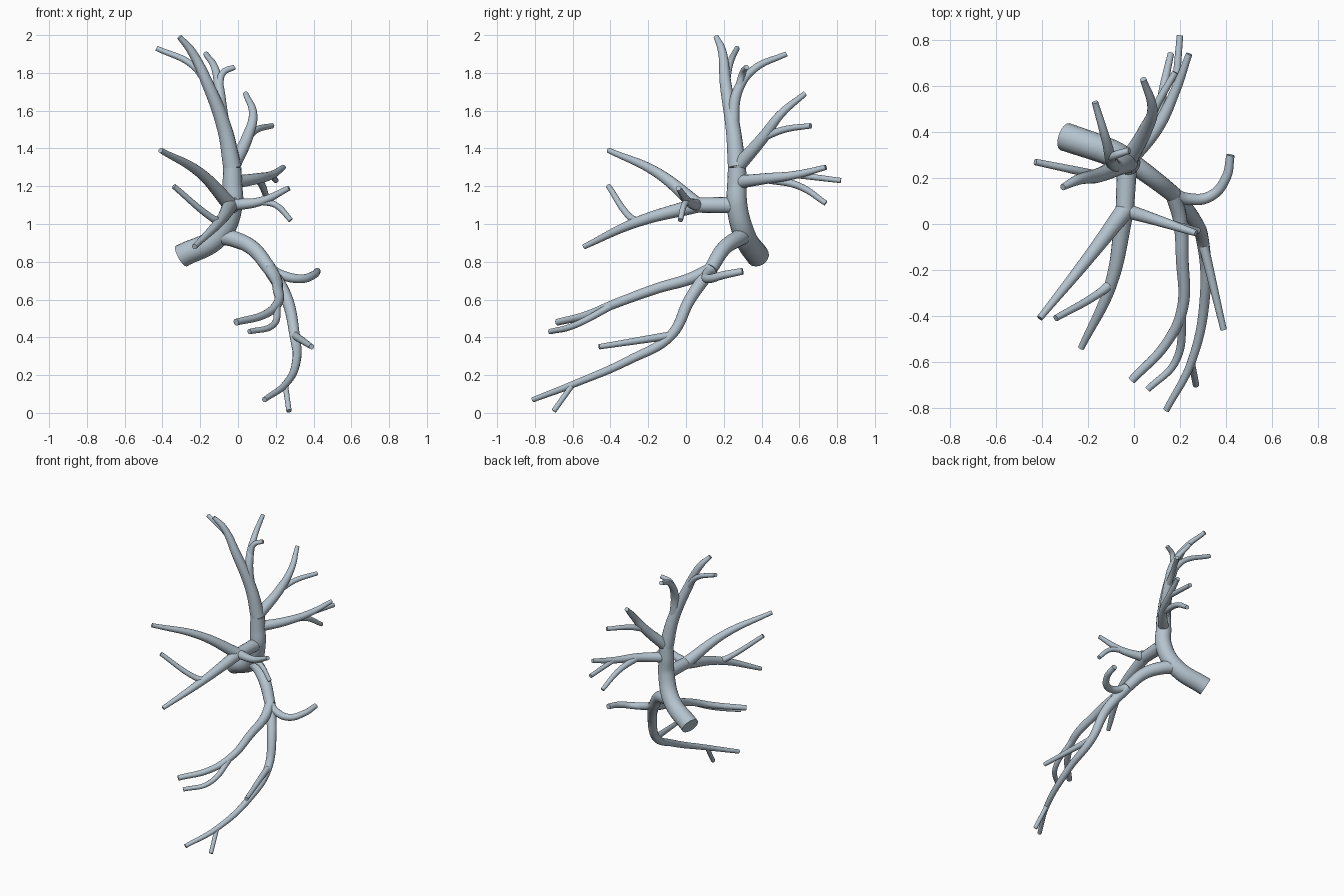
import bpy

default_cube = bpy.data.objects.get("Cube")
if default_cube:
    bpy.data.objects.remove(default_cube, do_unlink=True)

# Single pale blue-grey colour for every vessel
vessel_material = bpy.data.materials.new("pale_blue_grey")
vessel_material.use_nodes = True
colour = (.46, .55, .62, 1)
vessel_material.diffuse_color = colour
shader = vessel_material.node_tree.nodes["Principled BSDF"]
shader.inputs["Base Color"].default_value = colour


def sweep(name, path, base_radius, tip_radius):
    """Sweep a tapering round tube with flat ends; return its path and radii."""
    curve = bpy.data.curves.new(name, "CURVE")
    curve.dimensions = "3D"
    curve.bevel_depth = 1
    curve.bevel_resolution = 6
    curve.use_fill_caps = True
    spline = curve.splines.new("BEZIER")
    last = len(path) - 1
    spline.bezier_points.add(last)
    radii = []
    for index, position in enumerate(path):
        point = spline.bezier_points[index]
        point.co = position
        point.handle_left_type = "AUTO"
        point.handle_right_type = "AUTO"
        point.radius = base_radius + (tip_radius - base_radius) * index / last
        radii.append(point.radius)

    tube = bpy.data.objects.new(name, curve)
    bpy.context.collection.objects.link(tube)
    bpy.ops.object.select_all(action="DESELECT")
    tube.select_set(True)
    bpy.context.view_layer.objects.active = tube
    bpy.ops.object.convert(target="MESH")
    tube = bpy.context.view_layer.objects.active
    tube.data.materials.clear()
    tube.data.materials.append(vessel_material)
    bpy.ops.object.shade_smooth_by_angle()
    return path, radii


def grow(name, parent, fork, *path, tip=.014, share=.8):
    """Branch off a parent at one of its waypoints with a share of its radius."""
    parent_path, parent_radii = parent
    return sweep(name, [parent_path[fork], *path], parent_radii[fork] * share, tip)


# Main trunk, with its wide end at the back right
trunk = sweep("main_trunk",
              [(-.3, .38, .83), (-.1, .31, .94), (-.03, .27, 1.1),
               (-.03, .27, 1.22), (-.03, .27, 1.3)], .062, .048)

# Upper branches
upper = grow("upper_branch", trunk, -1,
             (-.07, .25, 1.5), (-.16, .21, 1.74), (-.25, .19, 1.92),
             (-.31, .16, 1.99), share=1)
grow("upper_twig", upper, 2, (-.24, .23, 1.84), (-.43, .27, 1.93), share=.7)
upper_rear = grow("upper_rear_branch", trunk, -1,
                  (-.08, .25, 1.55), (-.1, .28, 1.72), (-.12, .36, 1.82),
                  (-.17, .53, 1.9))
grow("upper_rear_twig", upper_rear, 2, (-.08, .3, 1.8), (-.02, .32, 1.83))

# Rear branches
rear = grow("rear_upper_branch", trunk, -1,
            (.05, .41, 1.46), (.08, .5, 1.58), (.04, .63, 1.69))
grow("rear_upper_twig", rear, 1, (.1, .52, 1.5), (.18, .66, 1.52), share=.7)
rear_middle = grow("rear_middle_branch", trunk, 3,
                   (.1, .42, 1.24), (.18, .58, 1.26), (.24, .74, 1.3),
                   share=.7)
grow("rear_middle_outer_twig", rear_middle, 2, (.2, .82, 1.23))
grow("rear_middle_lower_twig", rear_middle, 1, (.13, .6, 1.2), (.16, .74, 1.11))

# Front branches
stem = grow("front_stem", trunk, 2, (-.04, .06, 1.1), tip=.04)
grow("front_upper_branch", stem, -1,
     (-.2, -.15, 1.27), (-.41, -.41, 1.39), share=1)
front_lower = grow("front_lower_branch", stem, -1,
                   (-.1, -.26, 1.01), (-.23, -.54, .88), share=1)
grow("front_lower_twig", front_lower, 1, (-.15, -.3, 1.04), (-.34, -.41, 1.2))
front_side = grow("front_side_branch", stem, -1,
                  (.12, .01, 1.12), (.27, -.04, 1.19))
grow("front_side_twig", front_side, 1, (.2, -.01, 1.1), (.28, -.03, 1.02))

# Lower branches
lower = grow("lower_stem", trunk, 1,
             (-.02, .27, .92), (.08, .2, .87), (.17, .13, .76), tip=.036)
grow("lower_rear_branch", lower, -1,
     (.23, .11, .73), (.33, .12, .71), (.4, .2, .73), (.42, .3, .75), tip=.018)
lower_inner = grow("lower_inner_branch", lower, -1,
                   (.2, .02, .71), (.21, -.15, .66), (.21, -.37, .58),
                   (.14, -.52, .52), (-.01, -.68, .48), tip=.018, share=.95)
grow("lower_inner_twig", lower_inner, 3, (.18, -.6, .46), (.06, -.72, .43))
lower_outer = grow("lower_outer_branch", lower, -1,
                   (.26, .02, .6), (.3, -.08, .41), (.31, -.3, .28),
                   (.25, -.6, .15), (.14, -.81, .07), share=1)
grow("lower_outer_upper_twig", lower_outer, 2, (.39, -.46, .35))
grow("lower_outer_tip_twig", lower_outer, 4, (.27, -.7, .01))
